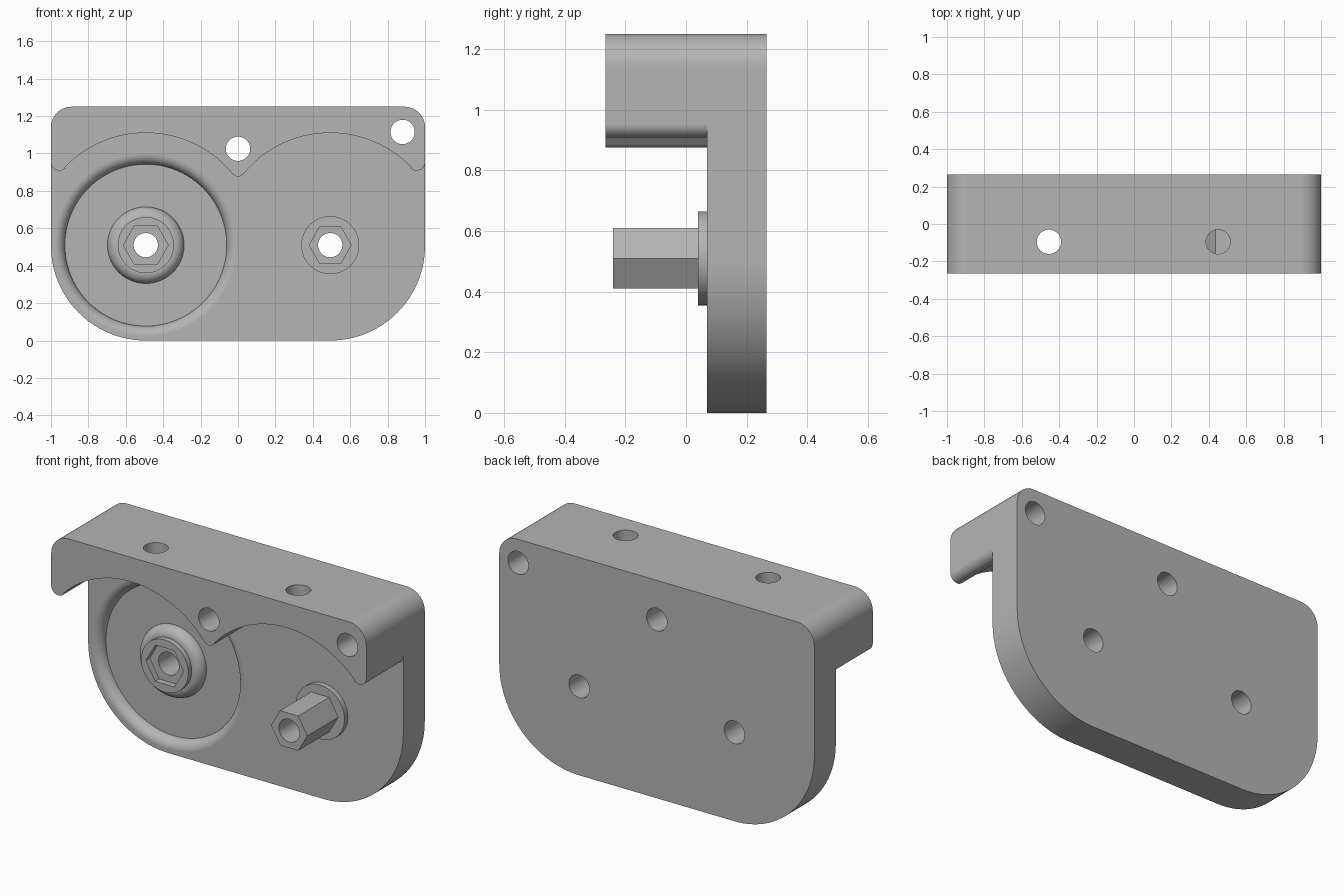
import bpy, bmesh
from math import sin, cos, pi, radians, atan2, degrees, hypot

cube = bpy.data.objects.get("Cube")
if cube:
    bpy.data.objects.remove(cube, do_unlink=True)

grey = bpy.data.materials.new("plain grey")
grey.use_nodes = True
tone = (0.46, 0.46, 0.46, 1)
grey.diffuse_color = tone
grey.node_tree.nodes["Principled BSDF"].inputs["Base Color"].default_value = tone

FRONT, FACE, BACK = -0.265, 0.07, 0.265   # hood front, plate face, plate back
CX, CZ = 0.493, 0.51                      # spindle centres, mirrored in x
FLOOR = 0.125                             # floor of the round pocket
HOLE = 0.065


def arc(x, z, r, a0, a1, n):
    steps = [radians(a0 + (a1 - a0) * i / n) for i in range(n + 1)]
    return [(x + r * cos(a), z + r * sin(a)) for a in steps]


def circle(x, z, r, n=48):
    return arc(x, z, r, 0, 360, n)[:-1]


def finish(name, bm):
    bmesh.ops.recalc_face_normals(bm, faces=bm.faces)
    mesh = bpy.data.meshes.new(name)
    bm.to_mesh(mesh)
    bm.free()
    mesh.materials.append(grey)
    obj = bpy.data.objects.new(name, mesh)
    bpy.context.collection.objects.link(obj)
    return obj


def prism(name, outline, y0, y1):
    """Extrude an x-z outline from y0 to y1."""
    bm = bmesh.new()
    a = [bm.verts.new((x, y0, z)) for x, z in outline]
    b = [bm.verts.new((x, y1, z)) for x, z in outline]
    bm.faces.new(a)
    bm.faces.new(b)
    n = len(a)
    for i in range(n):
        j = (i + 1) % n
        bm.faces.new((a[i], a[j], b[j], b[i]))
    return finish(name, bm)


def ring(name, profile, x, z, n=96):
    """Revolve a closed (radius, y) profile about an axis along y."""
    bm = bmesh.new()
    loops = [[bm.verts.new((x + r * cos(2 * pi * k / n), y, z + r * sin(2 * pi * k / n)))
              for r, y in profile] for k in range(n)]
    m = len(profile)
    for k in range(n):
        p, q = loops[k], loops[(k + 1) % n]
        for i in range(m):
            j = (i + 1) % m
            bm.faces.new((p[i], p[j], q[j], q[i]))
    return finish(name, bm)


def activate(obj):
    bpy.ops.object.select_all(action='DESELECT')
    obj.select_set(True)
    bpy.context.view_layer.objects.active = obj


def cut(obj, cutter):
    """Subtract the cutter, then discard it."""
    cutter.hide_render = True
    activate(obj)
    mod = obj.modifiers.new("cut", 'BOOLEAN')
    mod.operation = 'DIFFERENCE'
    mod.solver = 'EXACT'
    mod.object = cutter
    bpy.ops.object.modifier_apply(modifier=mod.name)
    bpy.data.objects.remove(cutter, do_unlink=True)


def drill(obj, x, z, r=HOLE):
    cut(obj, prism("drill", circle(x, z, r), -1, 1))


# Body block: small top corners, large bottom corners
R, T, TOP = 0.507, 0.11, 1.25
outline = (arc(1 - T, TOP - T, T, 0, 90, 12) + arc(T - 1, TOP - T, T, 90, 180, 12)
           + arc(R - 1, R, R, 180, 270, 32) + arc(1 - R, R, R, 270, 360, 32))
body = prism("body", outline, FRONT, BACK)

# Space under the hood: two scallops with rounded tips between and beside them
SCALLOP, END, TIP = 0.6, 0.045, 0.03
ex, ez, tz = 1 - END, 0.953, 0.906
end_angle = degrees(atan2(ez - CZ, CX - ex))
tip_angle = degrees(atan2(tz - CZ, CX))
half = (arc(-ex, ez, END, 180, 180 + end_angle, 12)
        + arc(-CX, CZ, SCALLOP, end_angle, tip_angle, 40)
        + arc(0, tz, TIP, 180 + tip_angle, 270, 8))
scallops = half + [(-x, z) for x, z in reversed(half[:-1])]
under = [(-1.2, ez)] + scallops + [(1.2, ez), (1.2, -0.5), (-1.2, -0.5)]
cut(body, prism("under_hood_cutter", under, -1, FACE))

# Round pocket with a rolled lip and a rounded central boss
F = FLOOR - FACE
BOSS, POCKET = 0.15, 0.4325
profile = ([(BOSS, FACE - 0.04)] + arc(BOSS, FLOOR, F, -90, 0, 12)
           + arc(POCKET + F, FLOOR, F, 180, 270, 12) + [(POCKET + F, FACE - 0.04)])
cut(body, ring("pocket_cutter", profile, -CX, CZ))

# Collars around both spindles, and the hexagonal post
left_collar = prism("right_side_collar", circle(-CX, CZ, BOSS, 64), 0.04, 0.08)
post_collar = prism("left_side_collar", circle(CX, CZ, 0.155, 64), 0.04, 0.08)
hex_post = prism("hex_post", circle(CX, CZ, 0.115, 6), -0.24, 0.06)

# Hexagonal socket in the pocket boss
for part in (body, left_collar):
    cut(part, prism("socket_cutter", circle(-CX, CZ, 0.12, 6), -0.5, 0.076))

# Spindle bores and mounting holes
for part, x, z in ((body, -CX, CZ), (left_collar, -CX, CZ), (body, CX, CZ),
                   (post_collar, CX, CZ), (hex_post, CX, CZ),
                   (body, 0, 1.025), (body, 0.88, 1.115)):
    drill(part, x, z)

# Vertical holes through the hood
for x in (-0.455, 0.45):
    bpy.ops.mesh.primitive_cylinder_add(vertices=48, radius=HOLE, depth=0.6,
                                        location=(x, -0.095, 1.2))
    drill_bit = bpy.context.object
    drill_bit.data.materials.append(grey)
    cut(body, drill_bit)

# Smooth curves, crisp edges
for part in (body, left_collar, post_collar, hex_post):
    activate(part)
    bpy.ops.object.shade_smooth_by_angle(angle=radians(30))
    weighted = part.modifiers.new("even_shading", 'WEIGHTED_NORMAL')
    weighted.keep_sharp = True
